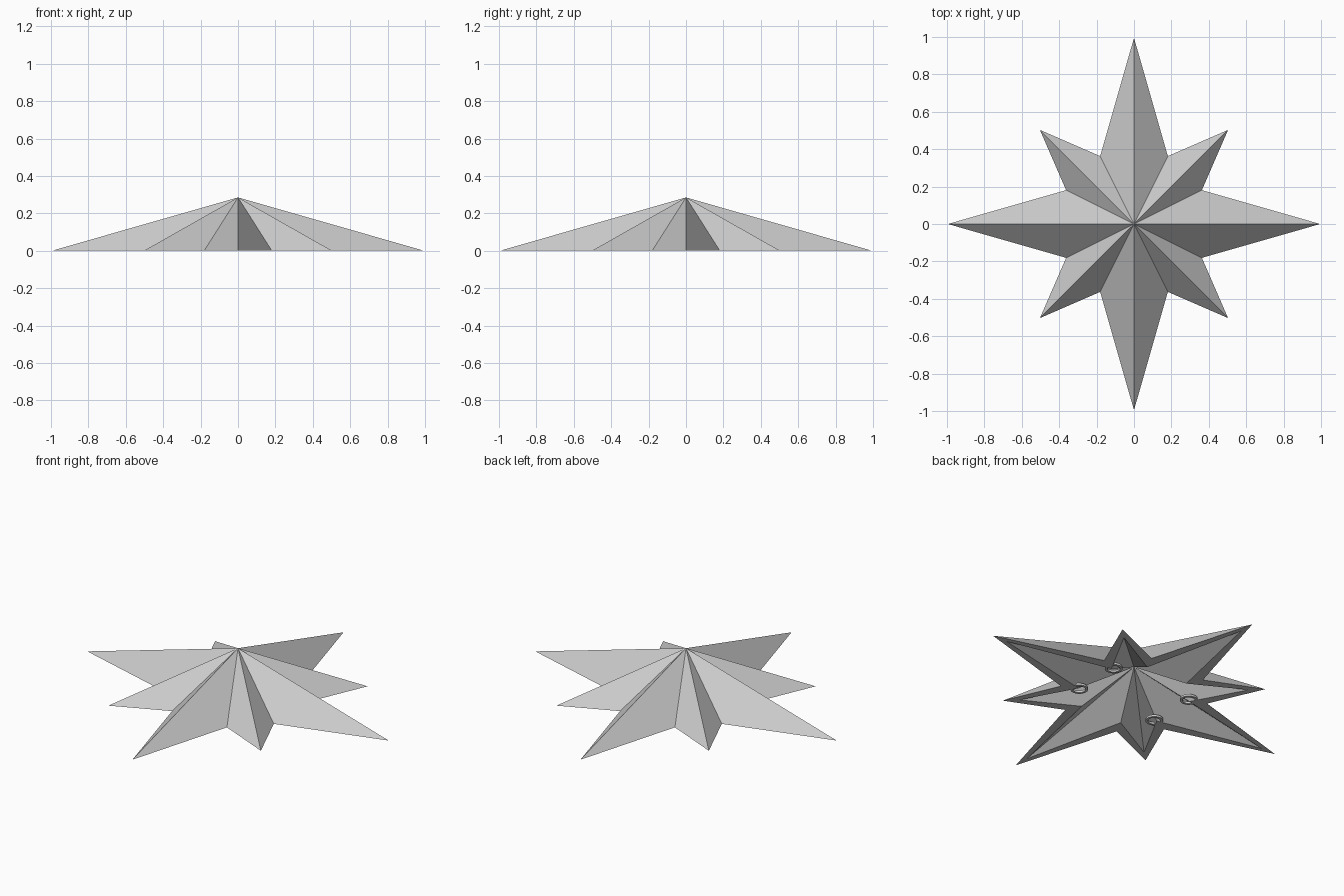
import bpy
import bmesh
from math import cos, sin, pi
from mathutils import Vector

old = bpy.data.objects.get("Cube")
if old:
    bpy.data.objects.remove(old, do_unlink=True)

grey = bpy.data.materials.new("light_grey")
grey.use_nodes = True
colour = (0.6, 0.6, 0.6, 1)
grey.diffuse_color = colour
grey.node_tree.nodes["Principled BSDF"].inputs["Base Color"].default_value = colour


def make_object(name, bm):
    bmesh.ops.recalc_face_normals(bm, faces=bm.faces)
    mesh = bpy.data.meshes.new(name)
    bm.to_mesh(mesh)
    bm.free()
    mesh.materials.append(grey)
    obj = bpy.data.objects.new(name, mesh)
    bpy.context.collection.objects.link(obj)
    return obj


def star_outline(long_tip, valley, short_tip):
    """One quarter of the star, turned four times about the centre."""
    vx, vy = 0.363 * valley, 0.181 * valley
    quarter = [(long_tip, 0), (vx, vy), (short_tip, short_tip), (vy, vx)]
    points = []
    for turn in range(4):
        c, s = round(cos(turn * pi / 2)), round(sin(turn * pi / 2))
        points += [Vector((x * c - y * s, x * s + y * c, 0)) for x, y in quarter]
    return points


# Hollow faceted star: outer peak, inner peak and the flat rim between them
bm = bmesh.new()
outer = [bm.verts.new(p) for p in star_outline(0.995, 1.0, 0.503)]
inner = [bm.verts.new(p) for p in star_outline(0.9, 0.76, 0.44)]
peak = bm.verts.new((0, 0, 0.285))
hollow_peak = bm.verts.new((0, 0, 0.174))
for i in range(len(outer)):
    j = (i + 1) % len(outer)
    bm.faces.new((outer[i], outer[j], peak))
    bm.faces.new((inner[j], inner[i], hollow_peak))
    bm.faces.new((outer[j], outer[i], inner[i], inner[j]))
make_object("star_shell", bm)


# Small flat mounting rings under the shell
def mounting_ring(name, x, y, sides=24):
    bm = bmesh.new()
    loops = []
    for radius, z in ((0.048, 0), (0.048, 0.012), (0.034, 0.012), (0.034, 0)):
        loops.append([bm.verts.new((x + radius * cos(2 * pi * k / sides),
                                    y + radius * sin(2 * pi * k / sides), z))
                      for k in range(sides)])
    for a, b in zip(loops, loops[1:] + loops[:1]):
        for k in range(sides):
            n = (k + 1) % sides
            bm.faces.new((a[k], a[n], b[n], b[k]))
    make_object(name, bm)


for side, sx in (("left", 1), ("right", -1)):
    for end, sy in (("front", -1), ("back", 1)):
        mounting_ring(f"{end}_{side}_ring", sx * 0.265, sy * 0.145)
